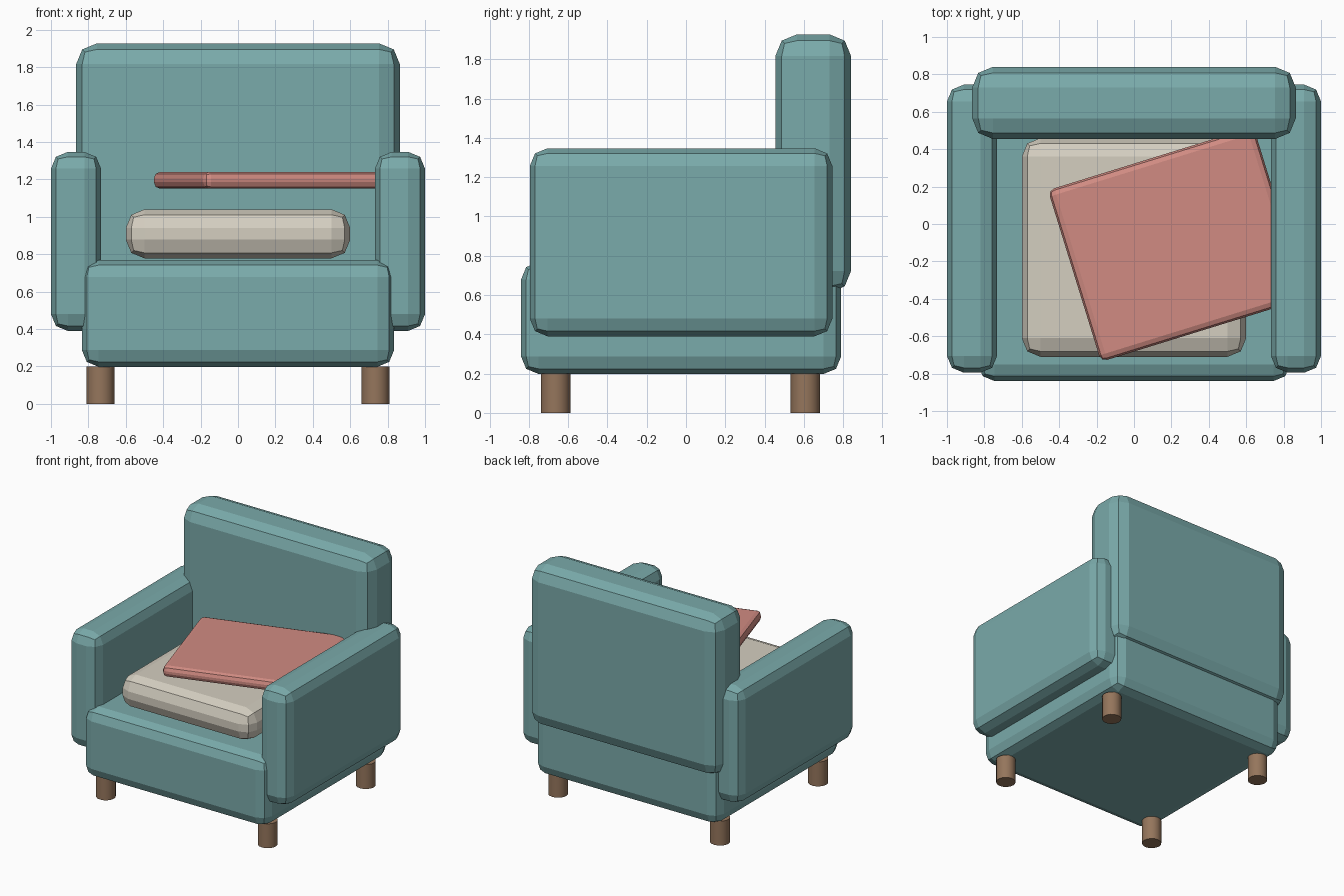
import bpy, bmesh, math
from mathutils import Matrix

if "Cube" in bpy.data.objects:
    bpy.data.objects.remove(bpy.data.objects["Cube"])


def material(name, rgb):
    m = bpy.data.materials.new(name)
    m.diffuse_color = (*rgb, 1)
    m.use_nodes = True
    m.node_tree.nodes["Principled BSDF"].inputs["Base Color"].default_value = m.diffuse_color
    return m


TEAL = material("teal fabric", (0.195, 0.405, 0.405))
CREAM = material("cream fabric", (0.66, 0.62, 0.53))
CORAL = material("coral fabric", (0.64, 0.26, 0.225))
WOOD = material("brown wood", (0.30, 0.18, 0.107))


def add_object(name, bm, mat):
    mesh = bpy.data.meshes.new(name)
    bm.to_mesh(mesh)
    bm.free()
    mesh.materials.append(mat)
    ob = bpy.data.objects.new(name, mesh)
    bpy.context.collection.objects.link(ob)
    return ob


def padded_box(name, lo, hi, bevel, mat, turn=0.0):
    """Box between two corners with two-segment rounded edges."""
    size = [b - a for a, b in zip(lo, hi)]
    mid = [(a + b) / 2 for a, b in zip(lo, hi)]
    bm = bmesh.new()
    bmesh.ops.create_cube(bm, size=1, matrix=Matrix.Diagonal((*size, 1)))
    bmesh.ops.bevel(bm, geom=bm.edges[:], offset=bevel, offset_type='OFFSET',
                    segments=2, profile=0.5, affect='EDGES')
    ob = add_object(name, bm, mat)
    ob.location = mid
    ob.rotation_euler.z = turn
    return ob


# Upholstered frame
padded_box("seat_base", (-0.835, -0.84, 0.198), (0.835, 0.79, 0.768), 0.09, TEAL)
padded_box("backrest", (-0.865, 0.455, 0.612), (0.865, 0.84, 1.927), 0.11, TEAL)
for side, x0, x1 in (("left", -1.0, -0.732), ("right", 0.732, 1.0)):
    padded_box(side + "_arm", (x0, -0.795, 0.39), (x1, 0.745, 1.347), 0.09, TEAL)

# Seat cushion and the turned flat pillow above it
padded_box("seat_cushion", (-0.6, -0.71, 0.778), (0.6, 0.46, 1.04), 0.1, CREAM)
px, py, hw, hd = 0.231, -0.108, 0.575, 0.48
padded_box("throw_pillow", (px - hw, py - hd, 1.15), (px + hw, py + hd, 1.24),
           0.035, CORAL, turn=0.3)

# Round wooden legs
for row, y in (("front", -0.664), ("back", 0.608)):
    for side, x in (("left", -0.735), ("right", 0.735)):
        bm = bmesh.new()
        bmesh.ops.create_cone(bm, cap_ends=True, segments=16, radius1=0.075,
                              radius2=0.075, depth=0.2)
        for f in bm.faces:
            f.smooth = len(f.verts) == 4
        for e in bm.edges:
            e.smooth = all(len(f.verts) == 4 for f in e.link_faces)
        leg = add_object(f"{row}_{side}_leg", bm, WOOD)
        leg.location = (x, y, 0.1)
